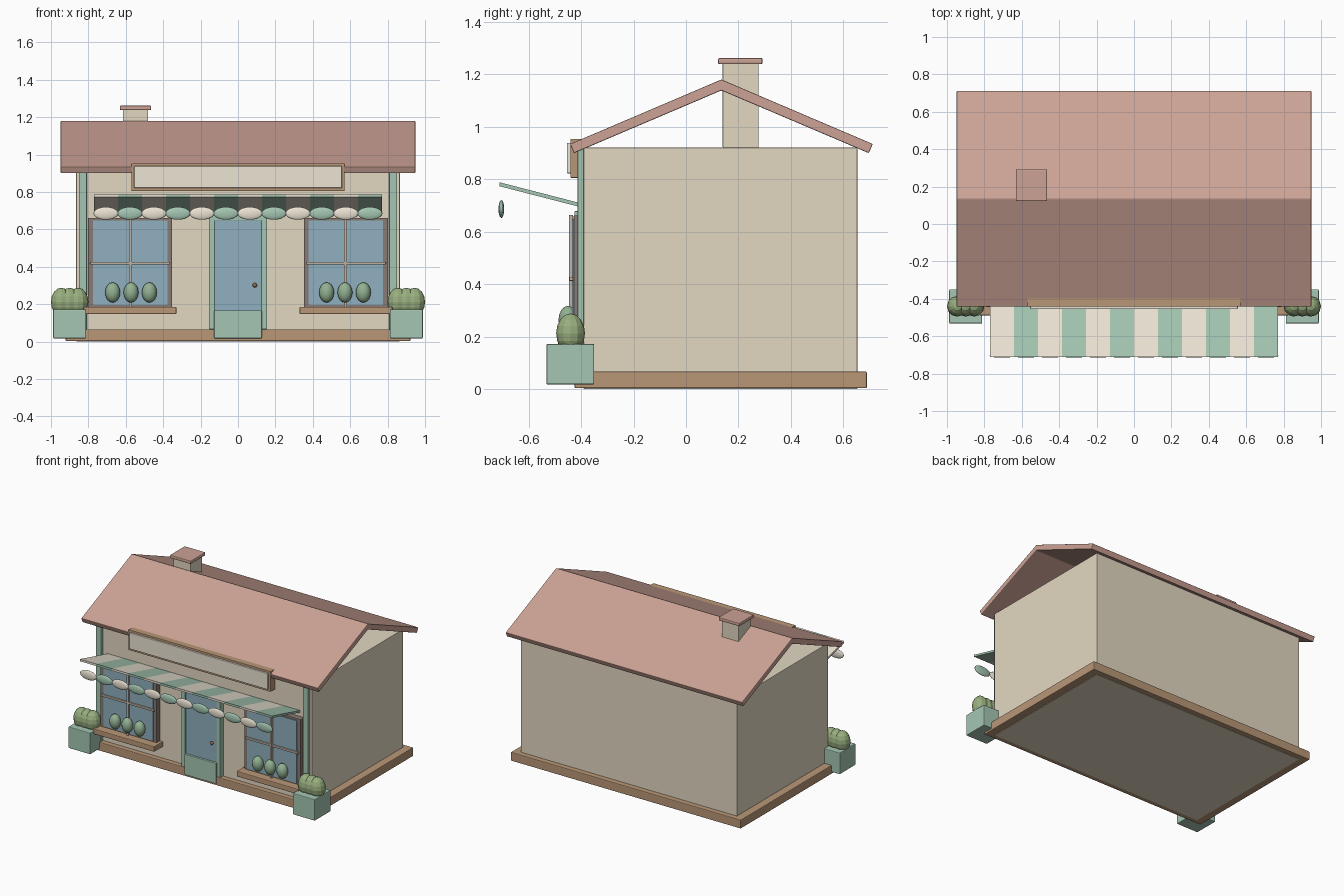
import bpy, bmesh
from mathutils import Matrix, Vector

if "Cube" in bpy.data.objects:
    bpy.data.objects.remove(bpy.data.objects["Cube"])


def material(name, rgb):
    m = bpy.data.materials.new(name)
    m.diffuse_color = [(c / 255) ** 2.2 for c in rgb] + [1]
    m.use_nodes = True
    m.node_tree.nodes["Principled BSDF"].inputs["Base Color"].default_value = m.diffuse_color
    return m


CREAM = material("cream", (226, 215, 192))
PALE = material("pale_cream", (236, 228, 212))
ROSE = material("rose", (203, 161, 148))
BROWN = material("brown", (184, 150, 119))
TAUPE = material("taupe", (135, 122, 116))
BAR = material("bar", (188, 178, 165))
GLASS = material("glass", (142, 174, 190))
SAGE = material("sage", (163, 197, 177))
LEAF = material("leaf", (150, 172, 125))
BUD = material("bud", (145, 175, 145))
METAL = material("metal", (150, 110, 80))


def finish(name, bm, mat, bevel=0.0):
    bmesh.ops.recalc_face_normals(bm, faces=bm.faces)
    mesh = bpy.data.meshes.new(name)
    bm.to_mesh(mesh)
    bm.free()
    mesh.materials.append(mat)
    ob = bpy.data.objects.new(name, mesh)
    bpy.context.collection.objects.link(ob)
    if bevel:
        mod = ob.modifiers.new("bevel", "BEVEL")
        mod.width = bevel
        mod.segments = 2
    return ob


def box(name, x, y, z, mat, bevel=0.003):
    """Box from (min, max) pairs."""
    bm = bmesh.new()
    size = Vector((x[1] - x[0], y[1] - y[0], z[1] - z[0]))
    mid = Vector((sum(x), sum(y), sum(z))) / 2
    bmesh.ops.create_cube(bm, size=1, matrix=Matrix.Translation(mid) @ Matrix.Diagonal(size).to_4x4())
    return finish(name, bm, mat, bevel)


def ball(name, centre, radii, mat, segments=12, rings=8, smooth=False):
    bm = bmesh.new()
    bmesh.ops.create_uvsphere(bm, u_segments=segments, v_segments=rings, radius=1,
                              matrix=Matrix.Translation(centre) @ Matrix.Diagonal(radii).to_4x4())
    for f in bm.faces:
        f.smooth = smooth
    return finish(name, bm, mat)


def extrude_x(name, profile, x0, x1, mat, bevel=0.0):
    """Sweep a (y, z) outline along x."""
    bm = bmesh.new()
    face = bm.faces.new([bm.verts.new((x0, y, z)) for y, z in profile])
    res = bmesh.ops.extrude_face_region(bm, geom=[face])
    bmesh.ops.translate(bm, vec=(x1 - x0, 0, 0),
                        verts=[v for v in res["geom"] if isinstance(v, bmesh.types.BMVert)])
    return finish(name, bm, mat, bevel)


# Plinth, walls, open-gabled roof
box("plinth", (-0.922, 0.922), (-0.425, 0.69), (0.003, 0.066), BROWN, 0.005)
box("walls", (-0.865, 0.865), (-0.39, 0.653), (0, 0.92), CREAM)
extrude_x("roof", [(-0.442, 0.934), (0.135, 1.18), (0.712, 0.934), (0.697, 0.899),
                   (0.135, 1.138), (-0.427, 0.899)], -0.948, 0.948, ROSE, 0.004)

# Chimney
box("chimney", (-0.615, -0.48), (0.14, 0.277), (0.92, 1.245), CREAM)
box("chimney_cap", (-0.632, -0.464), (0.122, 0.292), (1.238, 1.262), ROSE, 0.006)

# Blank sign board
box("sign_frame", (-0.57, 0.57), (-0.441, -0.388), (0.805, 0.953), BROWN)
box("sign_panel", (-0.555, 0.555), (-0.454, -0.435), (0.822, 0.938), PALE)

# Striped awning with rounded drops along its front edge
for i in range(12):
    x = -0.77 + i * 0.1283
    mat = SAGE if i % 2 else PALE
    extrude_x(f"awning_stripe_{i}", [(-0.385, 0.689), (-0.385, 0.704), (-0.711, 0.788), (-0.711, 0.773)],
              x, x + 0.1283, mat)
    ball(f"awning_drop_{i}", (x + 0.064, -0.704, 0.686), (0.067, 0.011, 0.034), mat, 20, 10, True)

# Door
box("door_lintel", (-0.155, 0.155), (-0.425, -0.385), (0.648, 0.678), SAGE)
box("door", (-0.127, 0.127), (-0.42, -0.385), (0.066, 0.66), GLASS)
box("door_kick_panel", (-0.127, 0.127), (-0.435, -0.385), (0.018, 0.167), SAGE)
ball("door_knob", (0.09, -0.43, 0.302), (0.012, 0.012, 0.012), METAL, 12, 8, True)

# Parts mirrored left and right
for s, side in ((-1, "left"), (1, "right")):
    def span(a, b):
        return tuple(sorted((s * a, s * b)))

    box(f"door_jamb_{side}", span(0.125, 0.155), (-0.425, -0.385), (0.066, 0.675), SAGE)
    box(f"corner_post_{side}", span(0.808, 0.85), (-0.413, -0.387), (0.066, 0.918), SAGE)

    # Display window
    box(f"window_frame_{side}", span(0.352, 0.802), (-0.428, -0.385), (0.178, 0.662), TAUPE)
    box(f"window_glass_{side}", span(0.377, 0.774), (-0.434, -0.42), (0.195, 0.648), GLASS, 0)
    box(f"window_upright_{side}", span(0.567, 0.583), (-0.446, -0.43), (0.185, 0.664), BAR)
    box(f"window_crossbar_{side}", span(0.365, 0.79), (-0.445, -0.43), (0.412, 0.427), BAR)
    box(f"window_sill_{side}", span(0.33, 0.825), (-0.488, -0.385), (0.147, 0.186), BROWN, 0.005)
    for k in (-1, 0, 1):
        ball(f"window_bud_{side}_{k + 1}", (s * 0.572 + k * 0.098, -0.45, 0.263),
             (0.04, 0.036, 0.054), BUD, 12, 8, True)

    # Planter and shrub
    box(f"planter_{side}", span(0.812, 0.988), (-0.532, -0.35), (0.017, 0.172), SAGE, 0.005)
    for k in (-1, 0, 1):
        ball(f"shrub_{side}_{k + 1}", (s * 0.9 + k * 0.045, -0.44, 0.212),
             (0.055, 0.055, 0.076), LEAF)
